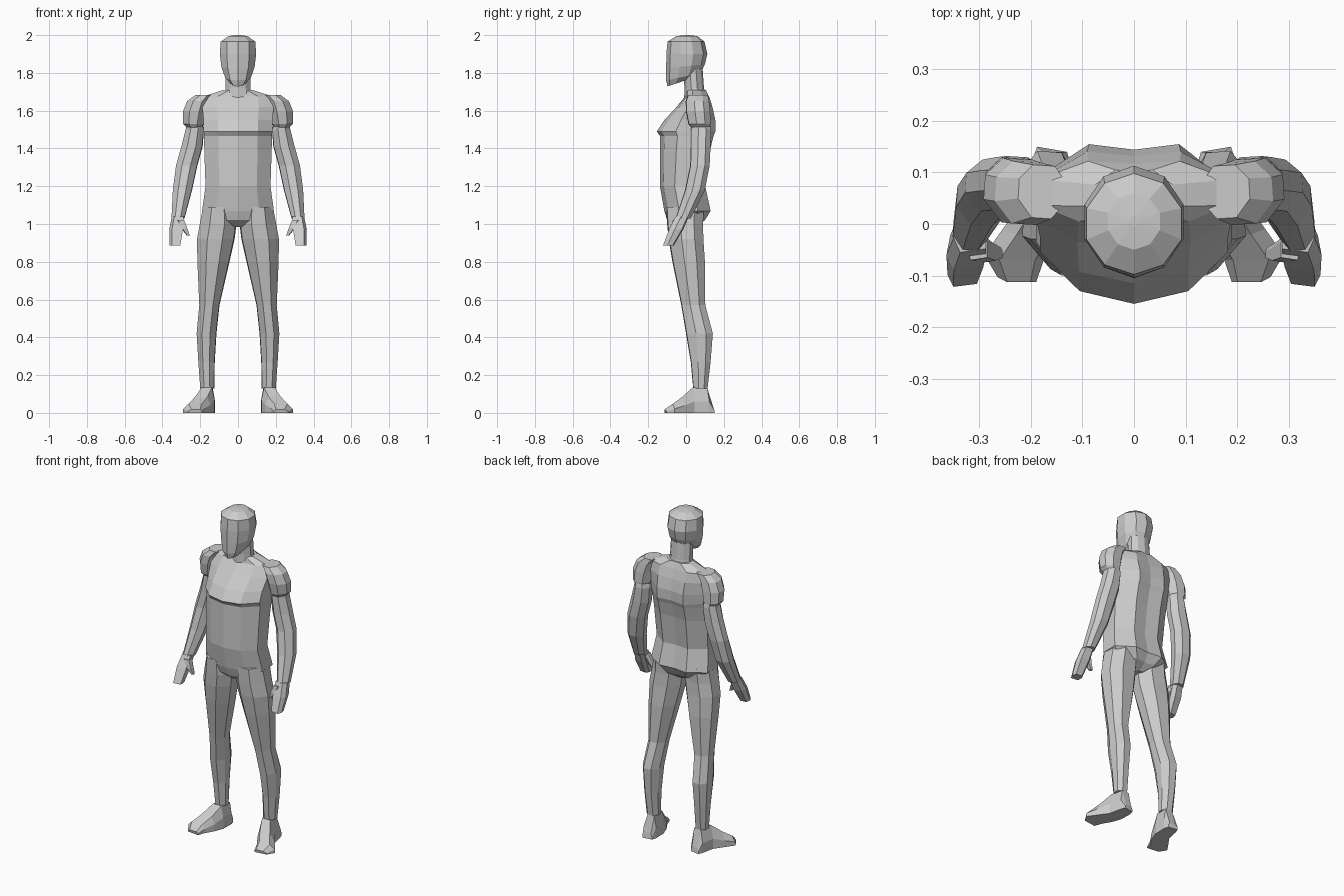
import bpy, bmesh, math

# Unit cross-sections: x and y run from -1 to 1, -y is the front
TORSO = [(0, -1), (.58, -.84), (1, -.35), (1, .45), (.48, 1), (0, .92),
         (-.48, 1), (-1, .45), (-1, -.35), (-.58, -.84)]
LIMB = [(-.35, -1), (.45, -.95), (1, -.25), (.95, .5), (.4, 1), (-.5, .95), (-1, .3), (-.95, -.4)]
OVAL = [(math.sin(a) / .951, -math.cos(a)) for a in (i * math.tau / 10 for i in range(10))]
BLOCK = [(-1, -.8), (.6, -1), (1, -.2), (.8, .8), (-.5, 1), (-1, .4)]


def section(shape, x0, x1, y0, y1, z, tilt=0):
    """Fit a unit shape to a box; tilt raises the back and lowers the front."""
    return [((x0 + x1) / 2 + u * (x1 - x0) / 2, (y0 + y1) / 2 + v * (y1 - y0) / 2, z + v * tilt)
            for u, v in shape]


def loft(name, rings, mirror=False):
    """Skin a list of equal-length rings and cap both ends."""
    bm = bmesh.new()
    loops = [[bm.verts.new(p) for p in ring] for ring in rings]
    for a, b in zip(loops, loops[1:]):
        for i in range(len(a)):
            j = (i + 1) % len(a)
            bm.faces.new((a[i], a[j], b[j], b[i]))
    bm.faces.new(loops[0])
    bm.faces.new(loops[-1])
    bmesh.ops.recalc_face_normals(bm, faces=bm.faces)
    mesh = bpy.data.meshes.new(name)
    bm.to_mesh(mesh)
    bm.free()
    obj = bpy.data.objects.new(name, mesh)
    bpy.context.collection.objects.link(obj)
    if mirror:
        mod = obj.modifiers.new("mirror", 'MIRROR')
        mod.use_axis[0] = True
    return obj


def centred(shape, rows):
    return [section(shape, -w, w, *rest) for w, *rest in rows]


# Torso: half width, front, back, height
loft("torso", centred(TORSO, [
    (.03, -.06, .05, .985), (.13, -.10, .10, 1.02), (.19, -.115, .13, 1.07), (.172, -.138, .102, 1.2),
    (.178, -.137, .125, 1.38), (.18, -.137, .145, 1.465), (.182, -.155, .155, 1.49),
    (.182, -.115, .155, 1.55), (.19, -.05, .14, 1.62), (.185, -.005, .122, 1.675),
    (.075, .0, .105, 1.71)]))

# Neck
loft("neck", centred(OVAL, [(.075, -.01, .11, 1.66), (.066, -.008, .095, 1.72), (.064, -.015, .088, 1.82)]))

# Head: jaw rings tilt so that the chin hangs below the nape
loft("head", centred(OVAL, [
    (.04, -.098, .03, 1.75, .022), (.068, -.105, .078, 1.78, .02), (.088, -.105, .1, 1.835, .01),
    (.096, -.104, .113, 1.9), (.092, -.098, .098, 1.965), (.05, -.05, .06, 1.995), (.01, -.005, .015, 2.0)]))

# Shoulder caps
loft("shoulder", [section(LIMB, *r) for r in [
    (.13, .225, .01, .115, 1.683), (.15, .27, -.002, .122, 1.65), (.165, .292, .0, .128, 1.595),
    (.18, .29, .012, .13, 1.53), (.2, .262, .035, .12, 1.50)]], True)

# Arms running down into the hands
loft("arm", [section(LIMB, *r) for r in [
    (.2, .265, .03, .12, 1.57), (.18, .277, .025, .132, 1.5), (.187, .3, .025, .13, 1.41),
    (.215, .328, .022, .125, 1.31), (.243, .345, -.005, .1, 1.18), (.283, .352, -.055, .025, 1.03)]], True)
loft("hand", [section(BLOCK, *r) for r in [
    (.287, .35, -.055, .015, 1.04), (.292, .364, -.09, -.015, .97), (.305, .362, -.122, -.065, .886)]], True)
loft("thumb", [section(BLOCK, *r) for r in [
    (.285, .325, -.07, -.02, 1.02), (.268, .3, -.075, -.035, .975), (.255, .272, -.068, -.045, .94)]], True)

# Legs
loft("leg", [section(LIMB, *r) for r in [
    (.02, .185, -.105, .095, 1.09), (.008, .202, -.1, .09, 1.0), (.018, .217, -.092, .092, .92),
    (.045, .215, -.072, .1, .8), (.098, .205, -.025, .102, .57), (.114, .219, .0, .142, .42),
    (.123, .21, .025, .13, .27), (.125, .2, .038, .114, .13)]], True)

# Feet: y, inner x, outer x, top height, splayed outwards
feet = []
for y, x0, x1, top in [(.14, .13, .188, .03), (.113, .122, .198, .13), (.036, .124, .215, .135),
                       (-.02, .145, .255, .085), (-.07, .175, .29, .048), (-.113, .19, .265, .018)]:
    w = x1 - x0
    feet.append([(x0, y, 0), (x1, y + .01, 0), (x1, y + .01, top * .45),
                 (x1 - w * .25, y, top), (x0 + w * .15, y, top), (x0, y, top * .5)])
loft("foot", feet, True)
